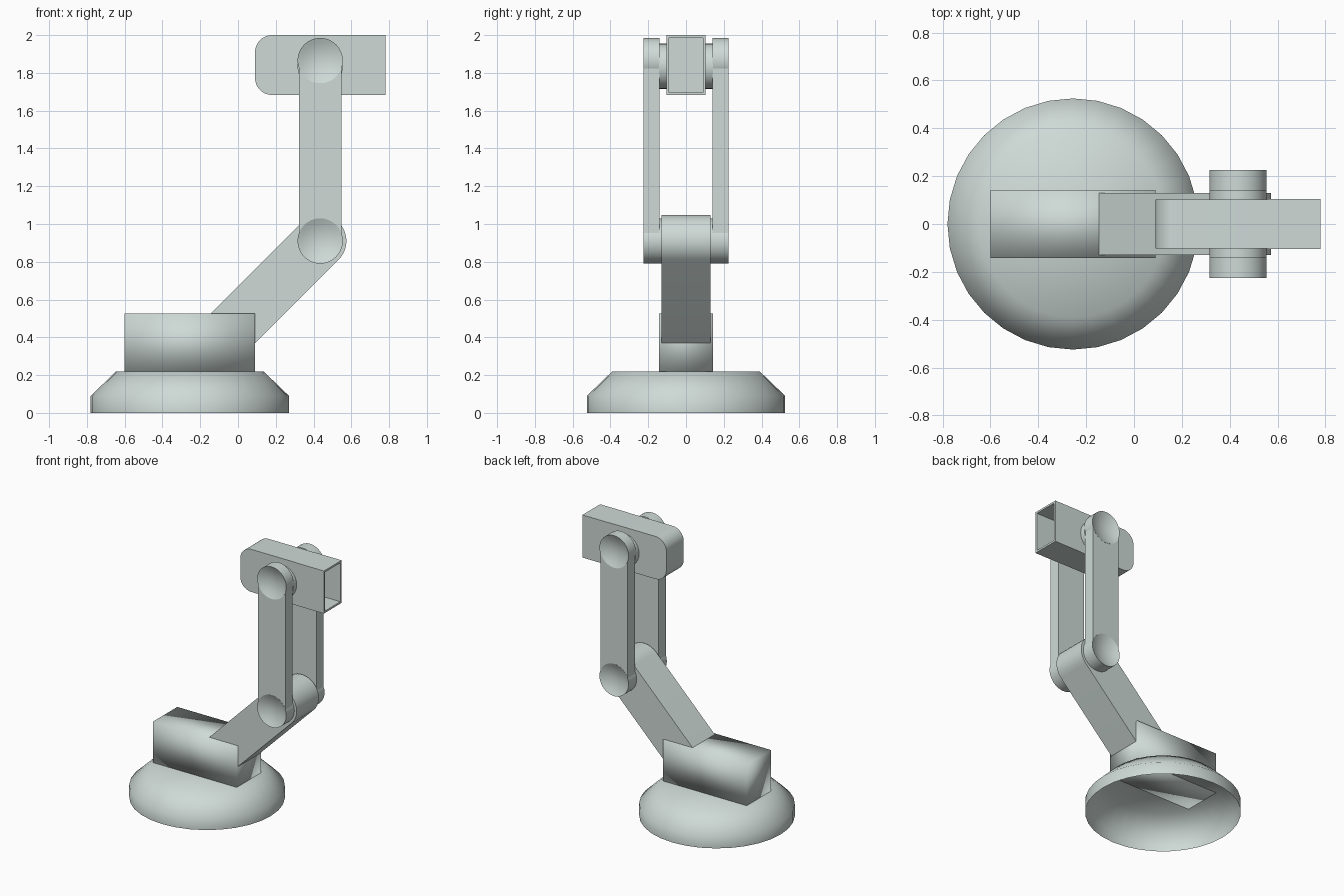
import bpy, bmesh, math
from mathutils import Matrix, Vector

if "Cube" in bpy.data.objects:
    bpy.data.objects.remove(bpy.data.objects["Cube"])

mat = bpy.data.materials.new("pale grey green")
mat.diffuse_color = (0.62, 0.70, 0.675, 1)
mat.use_nodes = True
mat.node_tree.nodes["Principled BSDF"].inputs["Base Color"].default_value = mat.diffuse_color


def finish(name, bm, smooth=None, recalc=True):
    """Turn a bmesh into an object; smooth = sharp-edge angle in degrees."""
    if recalc:
        bmesh.ops.recalc_face_normals(bm, faces=bm.faces[:])
    me = bpy.data.meshes.new(name)
    bm.to_mesh(me)
    bm.free()
    ob = bpy.data.objects.new(name, me)
    bpy.context.collection.objects.link(ob)
    me.materials.append(mat)
    if smooth:
        bpy.ops.object.select_all(action='DESELECT')
        ob.select_set(True)
        bpy.context.view_layer.objects.active = ob
        if smooth >= 180:
            bpy.ops.object.shade_smooth()
        else:
            bpy.ops.object.shade_smooth_by_angle(angle=math.radians(smooth))
    return ob


def lathe(name, profile, matrix, steps=32, smooth=40):
    """Spin (radius, height) points about local z, then place with matrix."""
    bm = bmesh.new()
    vs = [bm.verts.new((r, 0, h)) for r, h in profile]
    es = [bm.edges.new(p) for p in zip(vs, vs[1:])]
    bmesh.ops.spin(bm, geom=vs + es, cent=(0, 0, 0), axis=(0, 0, 1),
                   angle=math.tau, steps=steps, use_duplicate=False)
    bmesh.ops.remove_doubles(bm, verts=bm.verts[:], dist=1e-5)
    bm.transform(matrix)
    return finish(name, bm, smooth)


def slab(name, outline, y0, y1, smooth=35):
    """Extrude an (x, z) outline from y0 to y1."""
    bm = bmesh.new()
    f = bm.faces.new([bm.verts.new((x, y0, z)) for x, z in outline])
    ext = bmesh.ops.extrude_face_region(bm, geom=[f])["geom"]
    bmesh.ops.translate(bm, vec=(0, y1 - y0, 0),
                        verts=[g for g in ext if isinstance(g, bmesh.types.BMVert)])
    return finish(name, bm, smooth)


def arc(cx, cz, r, a0, a1, n=12):
    return [(cx + r * math.cos(math.radians(a0 + (a1 - a0) * i / n)),
             cz + r * math.sin(math.radians(a0 + (a1 - a0) * i / n))) for i in range(n + 1)]


def along_y(x, z, sign=1):
    """Local z axis pointing to +y or -y."""
    return Matrix.Translation((x, 0, z)) @ Matrix.Rotation(-sign * math.pi / 2, 4, 'X')


JX, LOW, HIGH, R = 0.435, 0.91, 1.865, 0.12

# Round base, hollow underneath
lathe("base", [(0.525, 0), (0.525, 0.09), (0.39, 0.22), (0, 0.22)],
      Matrix.Translation((-0.255, 0, 0)), smooth=180)

# Block on the base
slab("turret_block", [(-0.6, 0.217), (0.09, 0.217), (0.09, 0.525), (-0.6, 0.525)],
     -0.143, 0.143, smooth=180)

# Slanted lower arm with rounded elbow
d = 0.138 / math.sqrt(2)
sx, sz = -0.11, 0.365
slab("lower_arm", [(sx - d, sz + d), (sx + d, sz - d)] + arc(JX, LOW, 0.139, -45, 135, 18),
     -0.13, 0.13)

# Pins through the elbow and the head
for name, z in (("elbow_pin", LOW), ("head_pin", 1.835)):
    lathe(name, [(0, -0.142), (R, -0.142), (R, 0.142), (0, 0.142)], along_y(JX, z))

# Paired upper links: straight bars between dished round hubs
t = math.degrees(math.acos(0.113 / R))
for side, s in (("front", -1), ("back", 1)):
    bar = arc(JX, LOW, R - 0.001, 180 - t, t) + arc(JX, HIGH, R - 0.001, -t, t - 180)
    slab("upper_link_" + side, bar, s * 0.14, s * 0.224)
    for end, z in (("lower", LOW), ("upper", HIGH)):
        dish = [(R * k / 5, 0.195 + 0.03 * (k / 5) ** 2) for k in range(5, -1, -1)]
        lathe(f"{end}_hub_{side}", [(0, 0.14), (R, 0.14)] + dish, along_y(JX, z, s))

# Head body with rounded rear corners
slab("head_body", [(0.565, 1.683), (0.565, 2.0)] + arc(0.18, 1.91, 0.09, 90, 180, 8)
     + arc(0.18, 1.773, 0.09, 180, 270, 8), -0.102, 0.102)

# Square hood at the front of the head, hollow inside
bm = bmesh.new()
bmesh.ops.create_cube(bm, size=1, matrix=Matrix.Translation((0.669, 0, 1.8415))
                      @ Matrix.Diagonal((0.222, 0.208, 0.317, 1)))
face = max(bm.faces, key=lambda f: f.calc_center_median().x)
bmesh.ops.inset_region(bm, faces=[face], thickness=0.02)
ext = bmesh.ops.extrude_face_region(bm, geom=[face])["geom"]
bmesh.ops.translate(bm, vec=(-0.2, 0, 0),
                    verts=[g for g in ext if isinstance(g, bmesh.types.BMVert)])
if face.is_valid:
    bmesh.ops.delete(bm, geom=[face], context='FACES_ONLY')
finish("head_hood", bm, 35)
